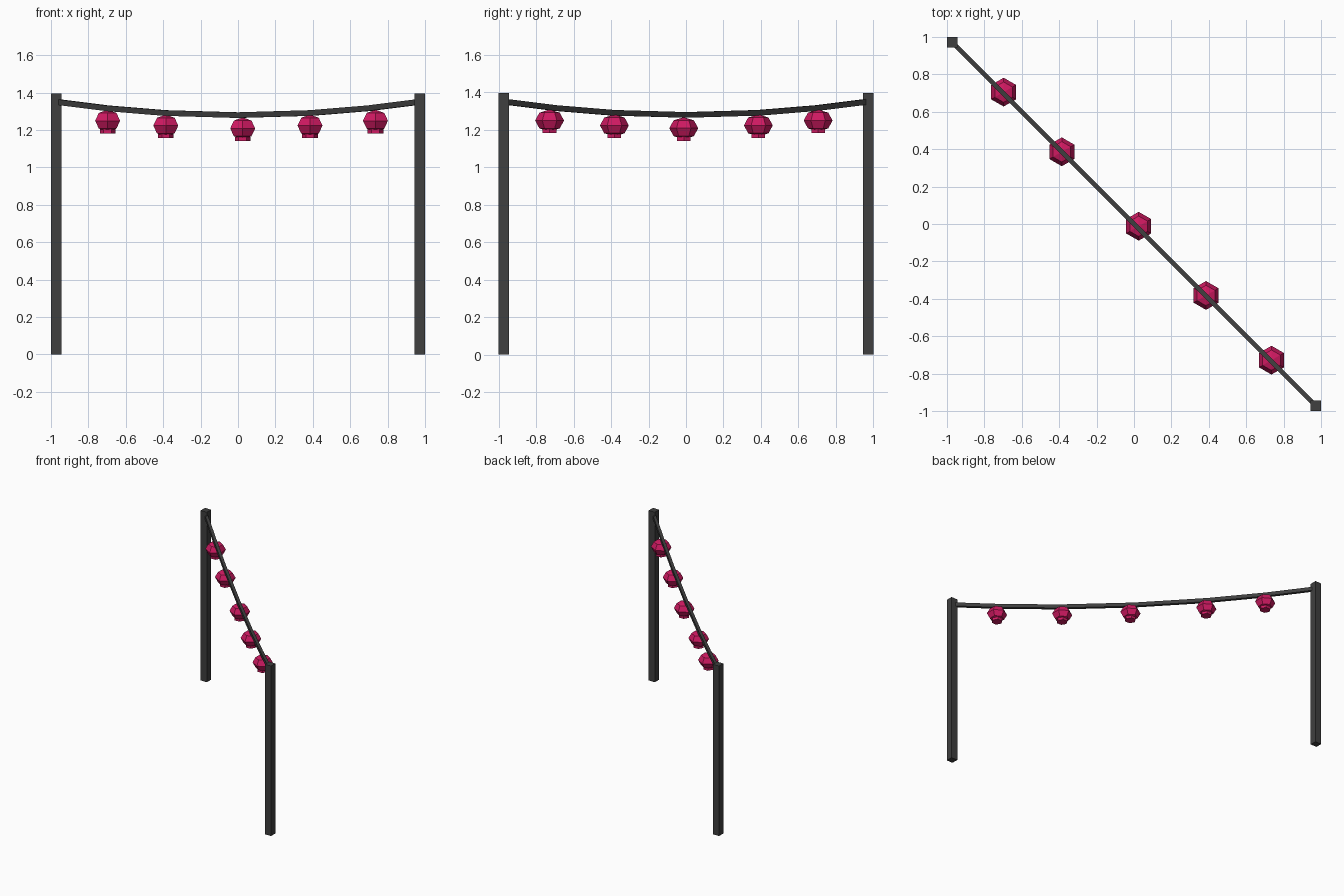
import bpy, bmesh
from math import pi, sin, cos
from mathutils import Vector

if "Cube" in bpy.data.objects:
    bpy.data.objects.remove(bpy.data.objects["Cube"])

pink = bpy.data.materials.new("lantern_pink")
pink.diffuse_color = (0.62, 0.01, 0.12, 1)
pink.use_nodes = True
pink.node_tree.nodes["Principled BSDF"].inputs["Base Color"].default_value = pink.diffuse_color
dark = bpy.data.materials.new("dark_grey")
dark.diffuse_color = (0.05, 0.05, 0.05, 1)
dark.use_nodes = True
dark.node_tree.nodes["Principled BSDF"].inputs["Base Color"].default_value = dark.diffuse_color


def finish(bm, name, mat):
    bmesh.ops.recalc_face_normals(bm, faces=bm.faces)
    mesh = bpy.data.meshes.new(name)
    bm.to_mesh(mesh)
    bm.free()
    mesh.materials.append(mat)
    ob = bpy.data.objects.new(name, mesh)
    bpy.context.collection.objects.link(ob)
    return ob


def loft(bm, rings):
    loops = [[bm.verts.new(p) for p in r] for r in rings]
    n = len(loops[0])
    for a, b in zip(loops, loops[1:]):
        for i in range(n):
            j = (i + 1) % n
            bm.faces.new((a[i], a[j], b[j], b[i]))
    bm.faces.new(loops[0])
    bm.faces.new(loops[-1])


# square posts at opposite corners
W, H, P = 0.056, 1.395, 0.972
for side, name in ((-1, "left_post"), (1, "right_post")):
    bm = bmesh.new()
    bmesh.ops.create_cube(bm, size=1)
    for v in bm.verts:
        v.co = (v.co.x * W + side * P, v.co.y * W - side * P, (v.co.z + 0.5) * H)
    finish(bm, name, dark)

# sagging cable along the diagonal
across = Vector((1, 1, 0)).normalized() * 0.0115
rings = []
for x in (-0.97, -0.70, -0.39, 0, 0.39, 0.70, 0.97):
    c = Vector((x, -x, 1.279 + 0.071 * (x / 0.97) ** 2))
    up = Vector((0, 0, 0.015))
    rings.append([c - across - up, c + across - up, c + across + up, c - across + up])
bm = bmesh.new()
loft(bm, rings)
finish(bm, "cable", dark)

# six-sided lanterns, each with a small collar underneath
R, RZ = 0.077, 0.059
for k, (x, y, z) in enumerate(((-0.697, 0.705, 1.249), (-0.386, 0.386, 1.223),
                               (0.025, -0.012, 1.208), (0.385, -0.382, 1.223),
                               (0.735, -0.728, 1.249))):
    bm = bmesh.new()
    bmesh.ops.create_uvsphere(bm, u_segments=6, v_segments=4, radius=1)
    for v in bm.verts:
        v.co = (v.co.x * R + x, v.co.y * R + y, v.co.z * RZ + z)
    finish(bm, f"lantern_{k + 1}", pink)
    bm = bmesh.new()
    loft(bm, [[(x + 0.042 * cos(i * pi / 3), y + 0.042 * sin(i * pi / 3), z + dz)
               for i in range(6)] for dz in (-0.067, -0.045)])
    finish(bm, f"lantern_collar_{k + 1}", pink)
